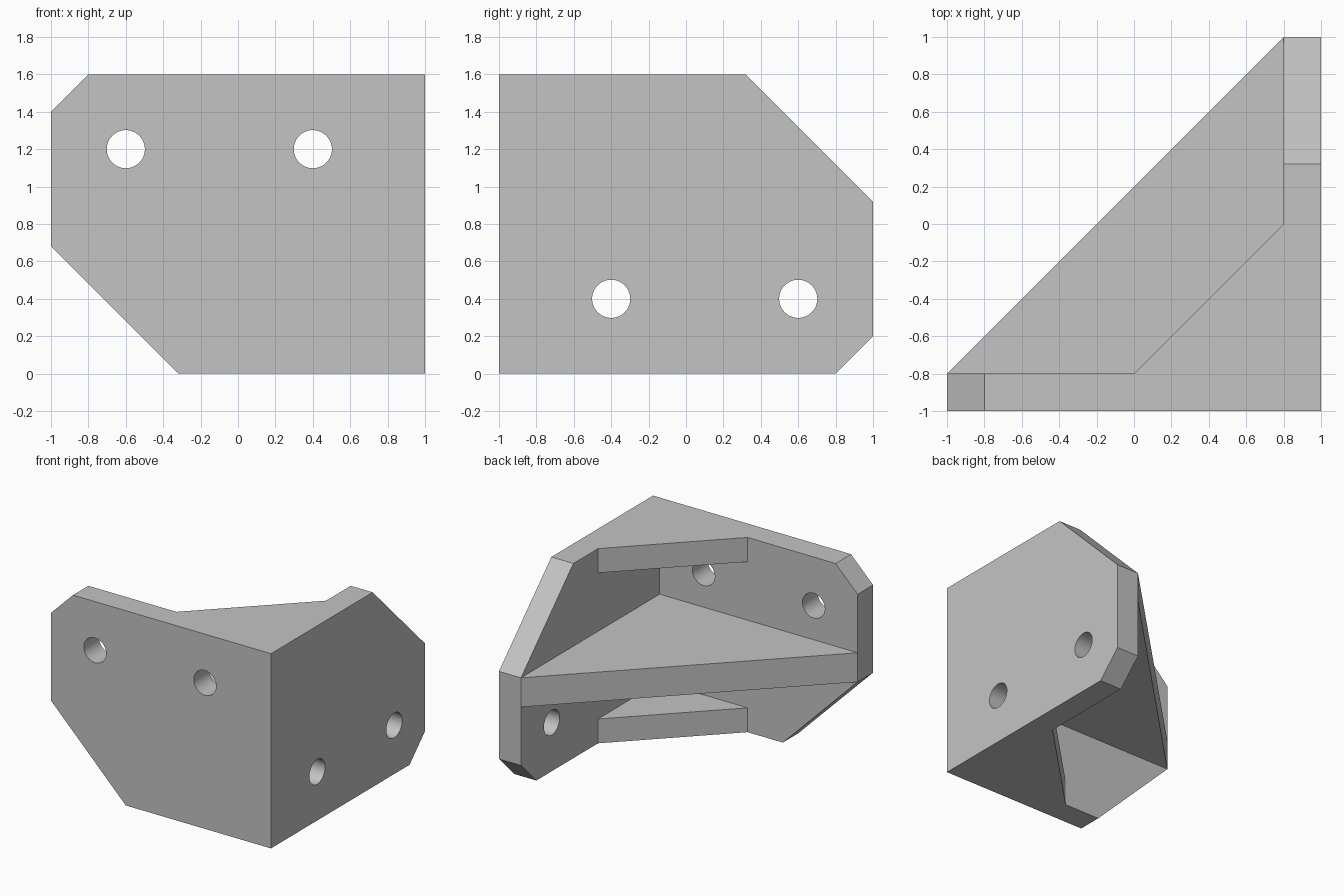
import bpy
import bmesh
from math import radians
from mathutils import Matrix, Vector

cube = bpy.data.objects.get("Cube")
if cube:
    bpy.data.objects.remove(cube, do_unlink=True)

grey = bpy.data.materials.new("plain grey")
grey.use_nodes = True
colour = (0.55, 0.55, 0.55, 1)
grey.diffuse_color = colour
grey.node_tree.nodes["Principled BSDF"].inputs["Base Color"].default_value = colour


def add_object(name, bm):
    bmesh.ops.recalc_face_normals(bm, faces=bm.faces)
    mesh = bpy.data.meshes.new(name)
    bm.to_mesh(mesh)
    bm.free()
    mesh.materials.append(grey)
    obj = bpy.data.objects.new(name, mesh)
    bpy.context.collection.objects.link(obj)
    return obj


def prism(name, outline, place, start, end):
    """Extrude a flat outline from start to end along the axis chosen by place."""
    bm = bmesh.new()
    face = bm.faces.new([bm.verts.new(place(a, b, start)) for a, b in outline])
    out = bmesh.ops.extrude_face_region(bm, geom=[face])["geom"]
    shift = Vector(place(0, 0, end - start))
    bmesh.ops.translate(bm, vec=shift, verts=[v for v in out if isinstance(v, bmesh.types.BMVert)])
    return add_object(name, bm)


def hole_cutter(name, centre, axis):
    bm = bmesh.new()
    turn = Matrix.Rotation(radians(90), 4, axis)
    bmesh.ops.create_cone(bm, cap_ends=True, segments=48, radius1=0.102, radius2=0.102,
                          depth=0.5, matrix=Matrix.Translation(centre) @ turn)
    obj = add_object(name, bm)
    obj.hide_render = True
    return obj


def along_y(a, b, c):
    return (a, c, b)


def along_x(a, b, c):
    return (c, a, b)


def along_z(a, b, c):
    return (a, b, c)


# Two walls with clipped corners
bracket = prism("corner_bracket", [(1, 0), (1, 1.6), (-0.8, 1.6), (-1, 1.4), (-1, 0.68), (-0.32, 0)],
                along_y, -1, -0.8)
side_wall = prism("side_wall", [(-1, 0), (0.8, 0), (1, 0.2), (1, 0.92), (0.32, 1.6), (-1, 1.6)],
                  along_x, 0.8, 1)

# Middle shelf and the two corner gussets, sunk into the walls
shelf = prism("shelf", [(0.9, -0.9), (0.9, 1), (0.8, 1), (-1, -0.8), (-1, -0.9)], along_z, 0.68, 0.92)
gusset = [(0.9, -0.9), (0.9, 0), (0.8, 0), (0, -0.8), (0, -0.9)]
lower_gusset = prism("lower_gusset", gusset, along_z, 0, 0.2)
upper_gusset = prism("upper_gusset", gusset, along_z, 1.4, 1.6)

# Bolt holes
cutters = [hole_cutter("front_hole", (x, -0.9, 1.2), "X") for x in (-0.6, 0.4)]
cutters += [hole_cutter("side_hole", (0.9, y, 0.4), "Y") for y in (-0.4, 0.6)]

# Join everything into one solid
steps = [(o, "UNION") for o in (side_wall, shelf, lower_gusset, upper_gusset)]
steps += [(o, "DIFFERENCE") for o in cutters]
for tool, operation in steps:
    mod = bracket.modifiers.new(tool.name, "BOOLEAN")
    mod.operation = operation
    mod.solver = "EXACT"
    mod.object = tool
bpy.context.view_layer.objects.active = bracket
bracket.select_set(True)
for mod in list(bracket.modifiers):
    bpy.ops.object.modifier_apply(modifier=mod.name)
for tool, operation in steps:
    bpy.data.objects.remove(tool, do_unlink=True)

# Merge coplanar faces and smooth only the holes
bm = bmesh.new()
bm.from_mesh(bracket.data)
bmesh.ops.remove_doubles(bm, verts=bm.verts, dist=0.0001)
bmesh.ops.dissolve_limit(bm, angle_limit=radians(1), verts=bm.verts, edges=bm.edges)
bm.to_mesh(bracket.data)
bm.free()
bpy.ops.object.shade_smooth_by_angle(angle=radians(30))
